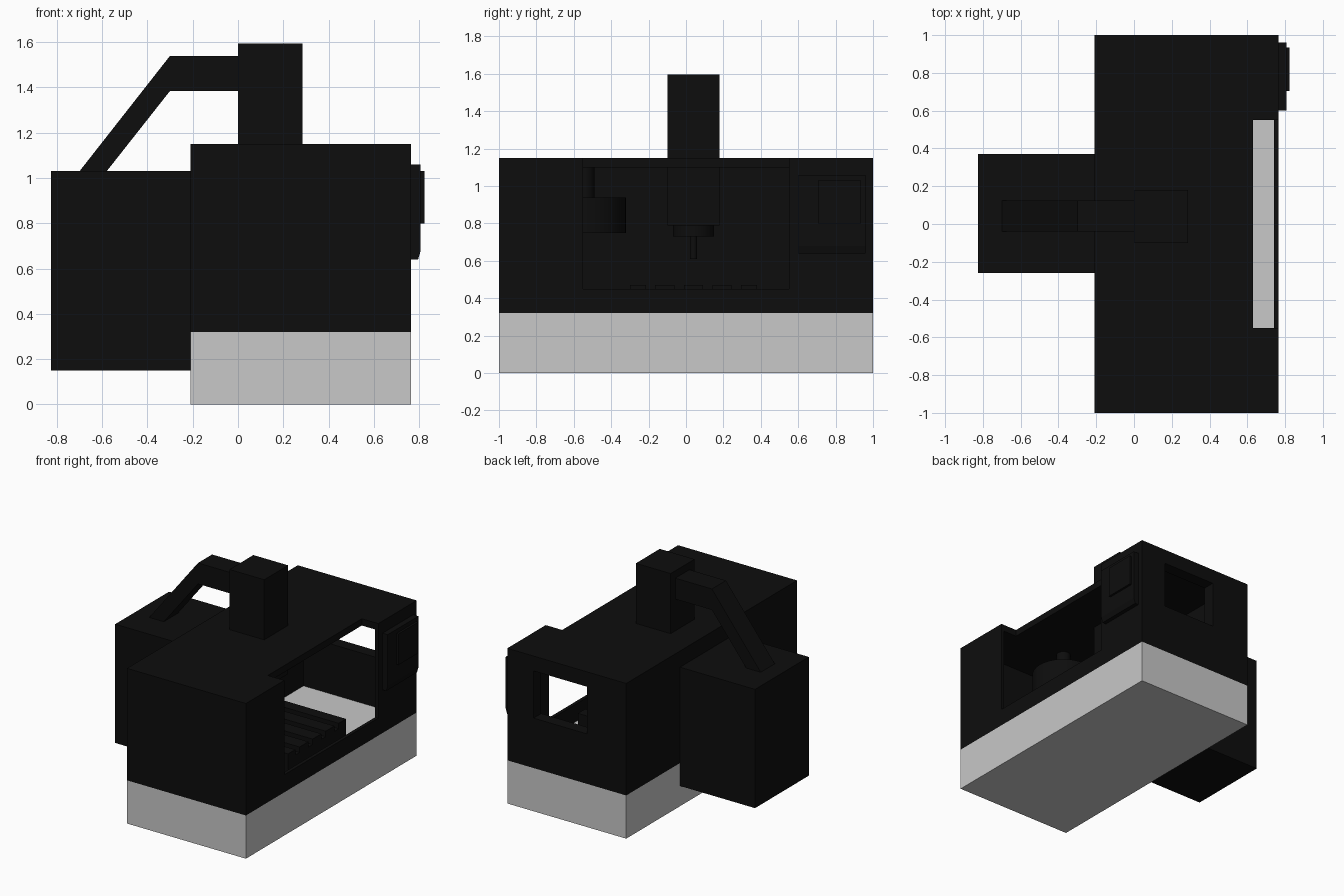
import bpy, bmesh, math

if "Cube" in bpy.data.objects:
    bpy.data.objects.remove(bpy.data.objects["Cube"])


def material(name, value):
    m = bpy.data.materials.new(name)
    m.diffuse_color = (value, value, value, 1)
    m.use_nodes = True
    m.node_tree.nodes["Principled BSDF"].inputs["Base Color"].default_value = m.diffuse_color
    return m


BLACK = material("black paint", 0.004)
GREY = material("light grey", 0.58)


def finish(name, bm, mat):
    bmesh.ops.recalc_face_normals(bm, faces=bm.faces)
    me = bpy.data.meshes.new(name)
    bm.to_mesh(me)
    bm.free()
    me.materials.append(mat)
    ob = bpy.data.objects.new(name, me)
    bpy.context.collection.objects.link(ob)
    return ob


def box(name, x, y, z, mat=BLACK):
    bm = bmesh.new()
    bmesh.ops.create_cube(bm, size=1)
    for v in bm.verts:
        v.co = [lo + (c + 0.5) * (hi - lo) for c, (lo, hi) in zip(v.co, (x, y, z))]
    return finish(name, bm, mat)


def prism(name, profile, y):
    """Extrude an xz outline along y."""
    bm = bmesh.new()
    face = bm.faces.new([bm.verts.new((px, y[0], pz)) for px, pz in profile])
    out = bmesh.ops.extrude_face_region(bm, geom=[face])["geom"]
    bmesh.ops.translate(bm, vec=(0, y[1] - y[0], 0),
                        verts=[g for g in out if isinstance(g, bmesh.types.BMVert)])
    return finish(name, bm, BLACK)


def cylinder(name, x, y, z, r1, r2=None):
    bm = bmesh.new()
    bmesh.ops.create_cone(bm, cap_ends=True, segments=32, radius1=r1,
                          radius2=r1 if r2 is None else r2, depth=z[1] - z[0])
    bmesh.ops.translate(bm, vec=(x, y, (z[0] + z[1]) / 2), verts=bm.verts)
    ob = finish(name, bm, BLACK)
    bpy.ops.object.select_all(action='DESELECT')
    ob.select_set(True)
    bpy.context.view_layer.objects.active = ob
    bpy.ops.object.shade_smooth_by_angle(angle=math.radians(35))
    return ob


def cut(ob, *ranges):
    """Subtract a box from an object."""
    cutter = box("cutter", *ranges)
    cutter.hide_render = True
    mod = ob.modifiers.new("cut", 'BOOLEAN')
    mod.operation, mod.solver, mod.object = 'DIFFERENCE', 'EXACT', cutter
    bpy.context.view_layer.objects.active = ob
    bpy.ops.object.modifier_apply(modifier=mod.name)
    bpy.data.objects.remove(cutter)


# Base plinth
box("base", (-0.21, 0.765), (-1, 1), (0, 0.32), GREY)

# Hollow enclosure with front/top opening and one end window
body = box("enclosure", (-0.21, 0.765), (-1, 1), (0.32, 1.15))
cut(body, (-0.10, 0.74), (-0.91, 0.91), (0.2, 1.10))
cut(body, (0.63, 0.9), (-0.55, 0.55), (0.45, 1.3))
cut(body, (0.11, 0.55), (0.8, 1.1), (0.69, 1.04))

# Rear cabinet and cable duct
box("rear_cabinet", (-0.825, -0.21), (-0.26, 0.37), (0.15, 1.03))
prism("cable_duct", [(-0.70, 1.03), (-0.58, 1.03), (-0.30, 1.385),
                     (0.0, 1.385), (0.0, 1.54), (-0.30, 1.54)], (-0.04, 0.125))

# Spindle head, nose and cutting tool
box("spindle_head", (0.0, 0.285), (-0.10, 0.18), (0.79, 1.595))
cylinder("spindle_nose", 0.14, 0.04, (0.73, 0.80), 0.11)
cylinder("cutting_tool", 0.14, 0.04, (0.61, 0.74), 0.018)

# Tool carousel hanging from the roof
cylinder("carousel", 0.20, -0.54, (0.75, 0.94), 0.22)
cylinder("carousel_shaft", 0.20, -0.54, (0.93, 1.11), 0.05)

# Work table with slots running front to back
table = box("work_table", (-0.10, 0.62), (-0.30, 0.38), (0.32, 0.47))
for i in range(4):
    y = -0.19 + i * 0.153
    cut(table, (-0.2, 0.7), (y - 0.025, y + 0.025), (0.43, 0.6))

# Control panel with chamfered lower edge and raised screen
prism("control_panel", [(0.76, 0.64), (0.795, 0.64), (0.807, 0.68),
                        (0.807, 1.06), (0.76, 1.06)], (0.60, 0.96))
box("control_screen", (0.80, 0.823), (0.705, 0.935), (0.80, 1.03))
